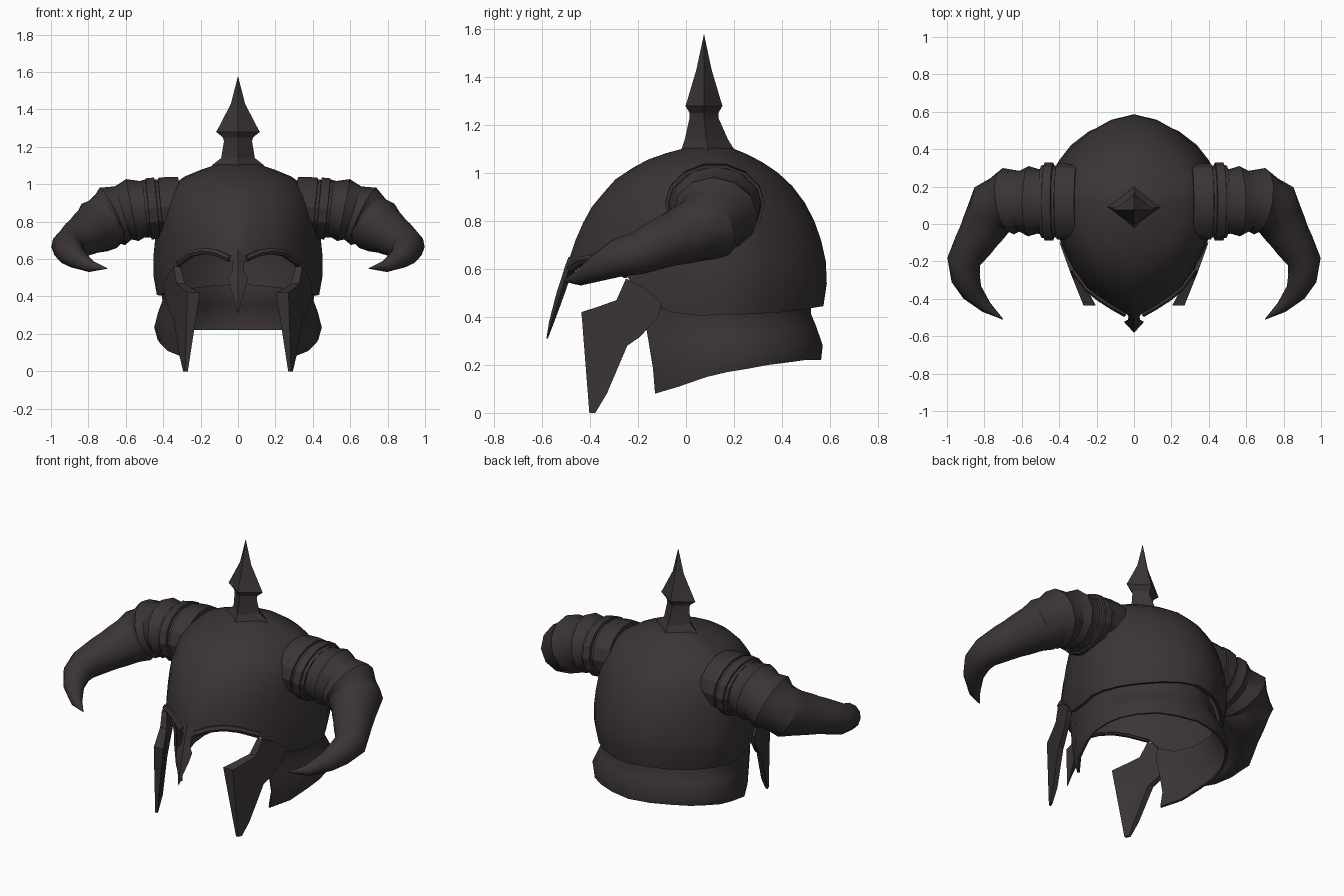
import bpy, bmesh, math
from mathutils import Vector

if "Cube" in bpy.data.objects:
    bpy.data.objects.remove(bpy.data.objects["Cube"])

iron = bpy.data.materials.new("dark_iron")
iron.diffuse_color = (0.043, 0.035, 0.034, 1)
iron.use_nodes = True
iron.node_tree.nodes["Principled BSDF"].inputs["Base Color"].default_value = iron.diffuse_color


def make(name, verts, faces, thickness=0, center=None, angle=35):
    """Mesh object with outward normals; open sheets get a thickness inward."""
    bm = bmesh.new()
    vs = [bm.verts.new(v) for v in verts]
    for f in faces:
        bm.faces.new([vs[i] for i in f])
    bmesh.ops.remove_doubles(bm, verts=bm.verts, dist=0.0005)
    bmesh.ops.recalc_face_normals(bm, faces=bm.faces)
    if center:
        c = Vector(center)
        if sum(f.normal.dot(f.calc_center_median() - c) for f in bm.faces) < 0:
            bmesh.ops.reverse_faces(bm, faces=bm.faces)
    me = bpy.data.meshes.new(name)
    bm.to_mesh(me)
    bm.free()
    me.materials.append(iron)
    ob = bpy.data.objects.new(name, me)
    bpy.context.collection.objects.link(ob)
    bpy.ops.object.select_all(action='DESELECT')
    ob.select_set(True)
    bpy.context.view_layer.objects.active = ob
    if thickness:
        m = ob.modifiers.new("thickness", 'SOLIDIFY')
        m.thickness, m.offset = thickness, -1
        bpy.ops.object.modifier_apply(modifier=m.name)
    bpy.ops.object.shade_smooth_by_angle(angle=math.radians(angle))
    return ob


def grid(rows, closed=False):
    """Quads between successive rows of points."""
    n = len(rows[0])
    verts = [p for r in rows for p in r]
    faces = [(i*n+j, i*n+(j+1) % n, (i+1)*n+(j+1) % n, (i+1)*n+j)
             for i in range(len(rows)-1) for j in range(n if closed else n-1)]
    return verts, faces


def loft(name, rows, angle=35):
    """Closed solid through rings, capped at both ends."""
    verts, faces = grid(rows, True)
    n = len(rows[0])
    faces += [tuple(range(n)), tuple(range(len(verts)-n, len(verts)))]
    return make(name, verts, faces, angle=angle)


def tube(name, path, sides=12, squash=lambda t: 1, angle=35):
    """Loft along (x, y, z, radius) points with a frame kept upright."""
    pts = [Vector(p[:3]) for p in path]
    rows = []
    for i, p in enumerate(pts):
        tan = (pts[min(i+1, len(pts)-1)] - pts[max(i-1, 0)]).normalized()
        side = tan.cross(Vector((0, 0, 1))).normalized()
        up = side.cross(tan)
        r, k = max(path[i][3], 0.002), squash(i/(len(pts)-1))
        rows.append([p + side*r*math.cos(a) + up*r*k*math.sin(a)
                     for a in (2*math.pi*j/sides for j in range(sides))])
    return loft(name, rows, angle)


# Plan outline, from the front centre round one side to the back centre
plan = [(0, -1), (.1, -.975), (.25, -.91), (.4, -.83), (.55, -.73), (.7, -.54), (.8, -.38),
        (.9, -.18), (.97, .05), (1, .22), (.97, .38), (.875, .53), (.72, .69), (.5, .84),
        (.27, .945), (0, 1)]
# Foot of the neck guard: tucked-in front corners, fuller back corners
foot = plan[:6] + [(.71, -.38), (.88, -.18), (.97, .05), (1, .22), (.98, .4), (.9, .56),
                   (.76, .72), (.55, .86), (.3, .95), (0, 1)]
# Lower edge of the dome at each outline point: brow, temple, nape
edge = [.57, .595, .625, .635, .622, .57, .47, .42, .405, .41, .41, .415, .42, .43, .44, .445]
# Dome sections: height, front, back, half width
sections = [(.40, -.50, .56, .432), (.47, -.50, .58, .447), (.55, -.50, .588, .457),
            (.65, -.485, .582, .45), (.75, -.45, .555, .437), (.85, -.40, .515, .422),
            (.97, -.30, .425, .378), (1.03, -.21, .345, .312), (1.07, -.13, .275, .22),
            (1.105, 0, .19, .115)]


def place(p, yf, yb, w, z):
    return Vector((p[0]*w, (yf+yb)/2 + p[1]*(yb-yf)/2, z))


def dome_point(i, z):
    nx, ny = plan[i]
    if ny < 0:  # the pointed front rounds off towards the crown
        nx += (math.sqrt(1-ny*ny)-nx)*.5*max(0, min(1, (z-.62)/.25))
    for a, b in zip(sections, sections[1:]):
        if z <= b[0] or b is sections[-1]:
            t = (z-a[0]) / (b[0]-a[0])
            return place((nx, ny), *[a[k]+(b[k]-a[k])*t for k in (1, 2, 3)], z)


def both_sides(half):
    """Row from the left front round the back to the right front."""
    return [Vector((-p.x, p.y, p.z)) for p in half] + list(reversed(half))[1:]


# Dome with the brow cut into its lower edge
rows = []
for k in range(12):
    t = math.sin(k/11*math.pi/2)
    rows.append(both_sides([dome_point(i, e+(1.105-e)*t) for i, e in enumerate(edge)]))
verts, faces = grid(rows)
n = len(rows[0])
faces.append(tuple(range(len(verts)-n, len(verts)-1)))
make("dome", verts, faces, .02, (0, .05, .7), 40)

# Flared neck guard
low = [.08, .11, .15, .17, .185, .2, .21, .22, .22, .22]
rows = []
for t, yb, w in [(0, .525, .412), (.2, .52, .404), (.45, .545, .428), (.75, .57, .448), (1, .563, .43)]:
    rows.append(both_sides([place(Vector(plan[i+6]).lerp(Vector(foot[i+6]), t), -.5+.06*t, yb, w,
                                  (edge[i+6]+.02)*(1-t)+low[i]*t) for i in range(10)]))
make("neck_guard", *grid(rows), .014, (0, .05, .35))

# Nasal guard: ridged blade hanging between the eyes
loft("nasal_guard", [[(0, y, z), (w, y+d/2, z), (0, y+d, z), (-w, y+d/2, z)] for z, w, y, d in
     [(.65, .02, -.49, .04), (.61, .035, -.505, .04), (.57, .03, -.517, .04), (.53, .032, -.53, .035),
      (.50, .053, -.54, .035), (.45, .042, -.553, .03), (.38, .02, -.571, .022),
      (.31, .002, -.582, .006)]], 20)

# Four-sided top spike
loft("top_spike", [[(rx, y, z), (0, y+ry, z), (-rx, y, z), (0, y-ry, z)] for z, rx, ry, y in
     [(1.08, .15, .12, .09), (1.105, .135, .107, .09), (1.14, .09, .09, .085), (1.23, .075, .06, .075),
      (1.25, .08, .06, .075), (1.28, .117, .077, .075), (1.295, .108, .072, .075),
      (1.43, .038, .032, .075), (1.575, .001, .001, .075)]], 20)

# Cheek guard stations: top (y, z), bottom (y, z), top and bottom thickness
cheek = [((-.436, .42), (-.403, 0), .066, .015), ((-.36, .445), (-.378, 0), .055, .015),
         ((-.29, .47), (-.33, .08), .045, .03), ((-.25, .56), (-.245, .28), .035, .035),
         ((-.17, .52), (-.19, .318), .03, .03), ((-.10, .46), (-.115, .405), .03, .03)]


def cheek_x(y):
    return .27 + (y+.436)*.4 if y < -.25 else .344 + (y+.25)*.36


# Horn centre line and radius
horn = [(.47, .12, .871, .183), (.565, .122, .862, .188), (.672, .122, .828, .18),
        (.742, .088, .778, .155), (.808, -.025, .737, .121), (.862, -.115, .703, .104),
        (.91, -.2, .666, .09), (.9, -.29, .643, .078), (.865, -.365, .605, .058),
        (.79, -.445, .562, .032), (.70, -.51, .55, 0)]
grooves = [.93, .88, .9, .95, .98]
horn_rings = []
for i, (a, b) in enumerate(zip(horn, horn[1:])):
    horn_rings.append(a)
    if i < 5:  # groove between the ridges
        mid = [p*.55+q*.45 for p, q in zip(a, b)]
        horn_rings.append((*mid[:3], mid[3]*grooves[i]))
horn_rings.append(horn[-1])
collar = [(.305, .195), (.36, .203), (.412, .203), (.414, .192), (.43, .192), (.432, .208),
          (.478, .208), (.48, .196), (.497, .192)]

for s, side in ((1, "right"), (-1, "left")):
    # Cheek guard
    rings = []
    for (ty, tz), (by, bz), tt, bt in cheek:
        xt, xb = cheek_x(ty), cheek_x(by)
        rings.append([(s*xt, ty, tz), (s*xb, by, bz), (s*(xb-bt), by, bz), (s*(xt-tt), ty, tz)])
    loft("cheek_guard_"+side, rings, 25)
    # Curved, ridged horn and its collar
    tube("horn_"+side, [(s*x, y, z, r) for x, y, z, r in horn_rings], 12,
         lambda t: .86 + .14*min(1, t*2))
    tube("horn_collar_"+side, [(s*x, .12, .871-.1*(x-.45), r) for x, r in collar], 14,
         lambda t: .81, 25)
    # Raised rim over the eye
    rim = [dome_point(i, edge[i]) for i in range(1, 6)]
    tube("brow_rim_"+side, [(s*p.x, p.y, p.z+.008, .019) for p in rim], 6)
